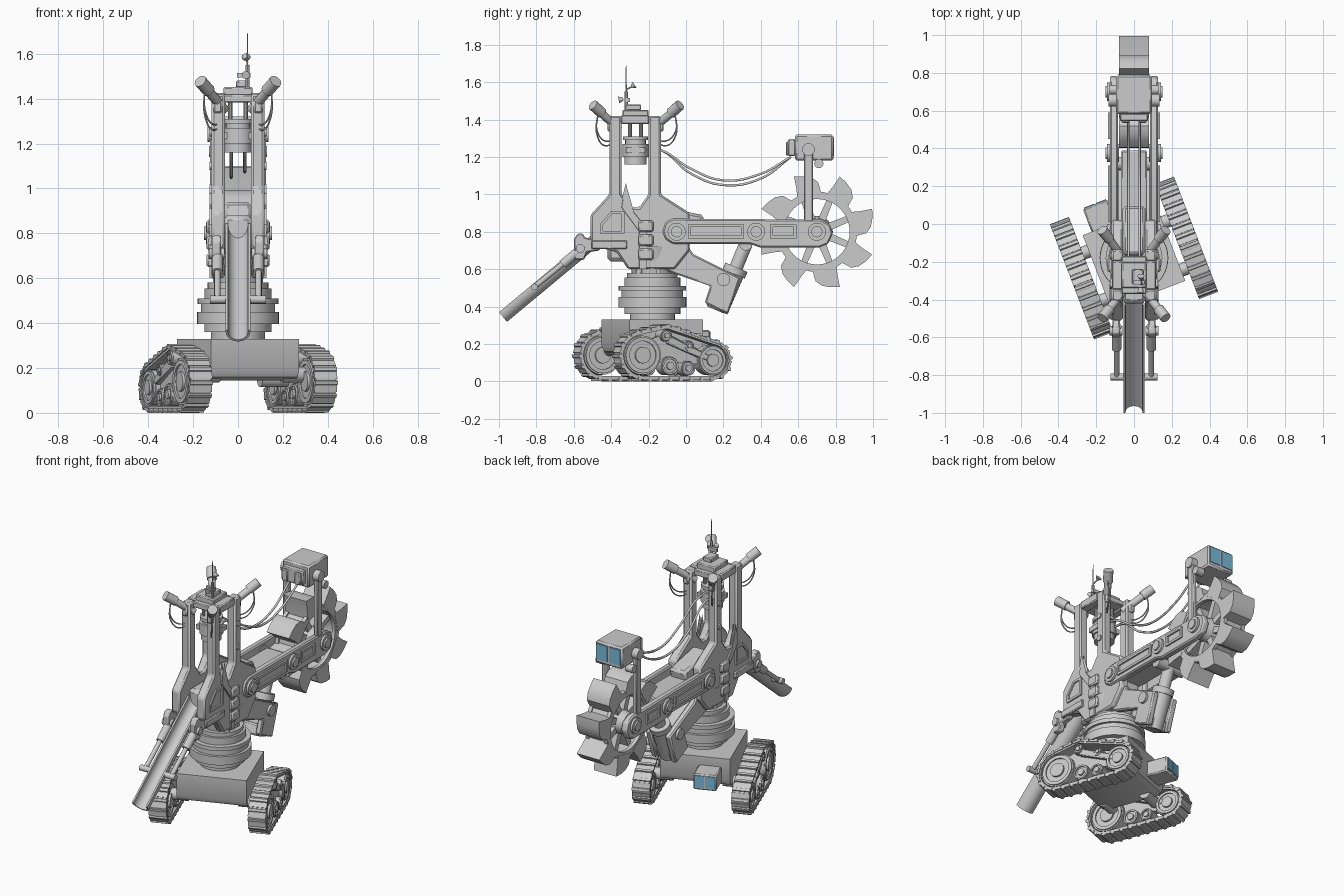
import bpy, bmesh
from math import sin, cos, pi, radians, hypot
from mathutils import Matrix, Vector

if "Cube" in bpy.data.objects:
    bpy.data.objects.remove(bpy.data.objects["Cube"])

U = Matrix.Identity(4)          # frame the parts are placed in
BLUE = bpy.data.materials.new("window_blue")
BLUE.diffuse_color = (0.2, 0.5, 0.72, 1)
BLUE.use_nodes = True
BLUE.node_tree.nodes["Principled BSDF"].inputs["Base Color"].default_value = BLUE.diffuse_color

def finish(bm, name, bevel=0, mat=None):
    bmesh.ops.recalc_face_normals(bm, faces=bm.faces)
    me = bpy.data.meshes.new(name)
    bm.to_mesh(me); bm.free()
    ob = bpy.data.objects.new(name, me)
    bpy.context.collection.objects.link(ob)
    ob.matrix_world = U
    if bevel:
        m = ob.modifiers.new("bevel", 'BEVEL')
        m.width, m.segments, m.limit_method = bevel, 1, 'ANGLE'
    if mat: me.materials.append(mat)
    return ob

def box(name, c, s, rx=0, bevel=0, mat=None):
    bm = bmesh.new()
    M = Matrix.Translation(c) @ Matrix.Rotation(rx, 4, 'X') @ Matrix.Diagonal((*s, 1))
    bmesh.ops.create_cube(bm, size=1, matrix=M)
    return finish(bm, name, bevel, mat)

def cyl(name, a, b, r, r2=None, n=24, bevel=0):
    a, b = Vector(a), Vector(b)
    bm = bmesh.new()
    M = Matrix.Translation((a + b) / 2) @ (b - a).to_track_quat('Z', 'Y').to_matrix().to_4x4()
    bmesh.ops.create_cone(bm, cap_ends=True, segments=n, radius1=r,
                          radius2=r if r2 is None else r2, depth=(b - a).length, matrix=M)
    return finish(bm, name, bevel)

def prism(name, pts, x0, x1, bevel=0):
    bm = bmesh.new()
    f = bm.faces.new([bm.verts.new((x0, y, z)) for y, z in pts])
    g = bmesh.ops.extrude_face_region(bm, geom=[f])['geom']
    bmesh.ops.translate(bm, verts=[v for v in g if isinstance(v, bmesh.types.BMVert)], vec=(x1 - x0, 0, 0))
    return finish(bm, name, bevel)

def loop_band(name, outer, inner, x0, x1):
    bm = bmesh.new()
    rings = [[bm.verts.new((x, y, z)) for y, z in p]
             for x, p in ((x0, outer), (x1, outer), (x1, inner), (x0, inner))]
    n = len(outer)
    for k in range(4):
        A, B = rings[k], rings[(k + 1) % 4]
        for i in range(n):
            j = (i + 1) % n
            bm.faces.new((A[i], A[j], B[j], B[i]))
    return finish(bm, name)

def circle(c, r, n=40):
    return [(c[0] + r * cos(2 * pi * i / n), c[1] + r * sin(2 * pi * i / n)) for i in range(n)]

def ring(name, c, r0, r1, x0, x1):
    return loop_band(name, circle(c, r1), circle(c, r0), x0, x1)

def tube(name, pts, r):
    cu = bpy.data.curves.new(name, 'CURVE')
    cu.dimensions, cu.bevel_depth, cu.bevel_resolution, cu.resolution_u = '3D', r, 1, 8
    sp = cu.splines.new('BEZIER')
    sp.bezier_points.add(len(pts) - 1)
    for b, p in zip(sp.bezier_points, pts):
        b.co = p; b.handle_left_type = b.handle_right_type = 'AUTO'
    bpy.context.collection.objects.link(bpy.data.objects.new(name, cu))

# ---- crawler undercarriage, turned relative to the upper body
U = Matrix.Translation((0, -.18, 0)) @ Matrix.Rotation(radians(21), 4, 'Z')
prism("chassis", [(-.21, .33), (-.21, .19), (-.195, .16), (-.16, .145), (.16, .145), (.195, .16), (.21, .19), (.21, .33)], -.21, .21)
box("chassis_cab", (-.09, .27, .225), (.14, .14, .10), bevel=.008)
for dx in (-.033, .033):
    box("chassis_cab_window", (-.09 + dx, .341, .23), (.058, .006, .075), mat=BLUE)
hull = [(-.187, .14, .14), (-.05, .245, .066), (.214, .113, .113)]
def support(t, off):
    y, z, r = max(hull, key=lambda h: h[0] * cos(t) + h[1] * sin(t) + h[2])
    return (y + (r - off) * cos(t), z + (r - off) * sin(t))
angs = [2 * pi * i / 120 for i in range(120)]
path = [support(t, .012) for t in angs]
seg = [(path[i], path[(i + 1) % 120]) for i in range(120)]
total = sum(hypot(b[0] - a[0], b[1] - a[1]) for a, b in seg)
N = 26
def along(d):
    d %= total
    for a, b in seg:
        l = hypot(b[0] - a[0], b[1] - a[1])
        if d <= l and l > 0:
            return Vector((a[0] + (b[0] - a[0]) * d / l, a[1] + (b[1] - a[1]) * d / l))
        d -= l
    return Vector(seg[0][0])
for s in (1, -1):
    X = .298 * s
    loop_band("track_belt", [support(t, .01) for t in angs], [support(t, .03) for t in angs], X - .048, X + .048)
    for i in range(N):
        a, b = along(total * (i + .06) / N), along(total * (i + .94) / N)
        d = (b - a).normalized(); n = Vector((d.y, -d.x))
        q = [a - n * .008, a + n * .012, a + n * .012 + d * .016, a + n * .004 + d * .02, b + n * .006, b - n * .008]
        prism("track_pad", [tuple(p) for p in q], X - .054, X + .054)
    for y, z, r in ((-.187, .14, .105), (.214, .113, .08), (-.03, .083, .05), (.075, .07, .04),
                    (-.05, .245, .033), (.08, .19, .028)):
        cyl("track_wheel", (X - .042, y, z), (X + .042, y, z), r)
        ring("wheel_rim", (y, z), r * .72, r * .92, X - .05, X + .05)
        cyl("wheel_hub", (X - .054, y, z), (X + .054, y, z), r * .42, n=16)
    prism("track_frame", [(-.2, .11), (.2, .09), (.22, .13), (-.04, .26), (-.19, .2)], X - .02, X + .02)
    prism("track_strut", [(-.02, .24), (.2, .14), (.19, .105), (-.05, .205)], X - .045, X + .045, .006)
    for y, z in ((-.15, .17), (.12, .15)):
        cyl("axle", (.15 * s, y, z), (X, y, z), .035, n=16)
U = Matrix.Identity(4)

# ---- slewing turntable
for z0, z1, r, r2 in ((.32, .365, .12, .12), (.36, .40, .15, .15), (.395, .45, .182, .182), (.45, .485, .165, .165),
                      (.485, .51, .18, .18), (.51, .555, .15, .15), (.55, .58, .135, .135), (.58, .72, .11, .13)):
    cyl("turntable_ring", (0, -.18, z0), (0, -.18, z1), r, r2, n=40)

# ---- tower
side = [(-.41, 1.42), (-.41, 1.0), (-.51, .89), (-.51, .73), (-.37, .69), (-.31, .6), (-.06, .6), (.02, .70), (.02, .9),
        (-.135, 1.0), (-.135, 1.42), (-.2, 1.42), (-.2, 1.0), (-.25, .93), (-.295, .93), (-.345, 1.0), (-.345, 1.42)]
box("tower_core", (0, -.22, .76), (.13, .4, .24), bevel=.02)
for s in (1, -1):
    prism("tower_side", side, .058 * s, .118 * s, .01)
    box("tower_top_beam", (.088 * s, -.272, 1.4), (.056, .15, .05), bevel=.006)
    prism("side_rib", [(-.33, 1.02), (-.34, .98), (-.21, .82), (-.21, .6), (-.25, .6), (-.25, .8), (-.345, .93)], .11 * s, .128 * s, .004)
    loop_band("side_panel_frame", [(-.46, .79), (-.46, .84), (-.40, .91), (-.33, .91), (-.33, .79)],
              [(-.445, .805), (-.445, .835), (-.395, .895), (-.345, .895), (-.345, .805)], .11 * s, .127 * s)
    box("side_sill", (.118 * s, -.41, .73), (.025, .19, .045), bevel=.005)
    for z in (.68, .755, .83):
        box("side_locker", (.122 * s, -.215, z), (.035, .08, .062), bevel=.008)
    for y in (-.25, -.2, -.15):
        cyl("base_piston", (.095 * s, y, .54), (.095 * s, y, .64), .016, n=12)
    for z in (1.1, 1.25):
        cyl("post_bolt", (.1 * s, -.17, z), (.126 * s, -.17, z), .018, n=12)
    # floodlight arms with hanging cables
    for y0, y1 in ((-.36, -.47), (-.18, -.06)):
        k = 1 if y1 > y0 else -1
        cyl("lamp_arm", (.06 * s, y0, 1.35), (.145 * s, y1, 1.45), .022, n=12)
        cyl("lamp_head", (.13 * s, y1 - .02 * k, 1.435), (.168 * s, y1 + .028 * k, 1.478), .029, n=16)
        box("lamp_bracket", (.09 * s, y0 + .03 * k, 1.365), (.04, .06, .06), bevel=.008)
        for j in (0, .025):
            tube("lamp_cable", [(.15 * s, y1, 1.44), (.145 * s, y1 + .005 * k, 1.34 - j), (.11 * s, y0 + .07 * k, 1.285 - j), (.07 * s, y0, 1.31)], .004)
# mast head and hanging winch
box("head_platform", (0, -.27, 1.40), (.13, .2, .035), bevel=.005)
box("head_box", (0, -.27, 1.432), (.13, .14, .04), bevel=.006)
box("head_cap", (.02, -.28, 1.465), (.06, .08, .03), bevel=.005)
box("mast_block", (.025, -.31, 1.505), (.06, .02, .02))
cyl("mast", (.042, -.32, 1.44), (.042, -.32, 1.69), .005, .002, n=8)
cyl("mast_base", (.042, -.32, 1.44), (.042, -.32, 1.55), .009, n=8)
cyl("small_dish", (.035, -.36, 1.505), (.035, -.335, 1.51), .018, .008, n=12)
cyl("upper_dish", (.036, -.275, 1.585), (.036, -.29, 1.575), .02, .008, n=12)
cyl("dish_stem", (.042, -.32, 1.56), (.036, -.285, 1.578), .004, n=8)
for z0, z1, r in ((1.16, 1.2, .06), (1.2, 1.27, .07), (1.27, 1.29, .055), (1.29, 1.31, .068)):
    cyl("hanging_winch", (0, -.27, z0), (0, -.27, z1), r)
for x in (-.035, .035):
    for y in (-.3, -.24):
        cyl("winch_hanger", (x, y, 1.3), (x, y, 1.4), .01, n=10)
box("winch_crossbar", (0, -.27, 1.235), (.15, .1, .03))
for x, dz in ((-.03, 0), (.03, .025)):
    tube("power_cable", [(x, -.22, 1.25), (x, -.13, 1.235), (x, .02, 1.115 + dz), (x, .2, 1.05 + dz), (x, .4, 1.085 + dz), (x, .56, 1.2)], .007)

# ---- boom with conveyor
boom = [(-.11, .76), (-.125, .80), (-.11, .85), (-.07, .87), (.72, .865), (.77, .84), (.785, .79), (.76, .735), (.71, .715), (.4, .715), (.34, .735), (-.07, .735)]
for s in (1, -1):
    prism("boom_arm", boom, .085 * s, .128 * s, .008)
    for y0, y1 in ((.01, .31), (.45, .59)):
        o = [(y0, .765), (y0, .84), (y1, .84), (y1, .765)]
        i = [(y0 + .015, .78), (y0 + .015, .825), (y1 - .015, .825), (y1 - .015, .78)]
        loop_band("boom_slot_frame", o, i, .12 * s, .138 * s)
    for y in (-.05, .375, .70):
        cyl("boom_bolt", (.08 * s, y, .80), (.142 * s, y, .80), .048)
        cyl("boom_bolt_cap", (.08 * s, y, .80), (.152 * s, y, .80), .03, n=16)
    # cab struts
    box("cab_strut", (.11 * s, .655, 1.03), (.03, .05, .46), bevel=.006)
    cyl("strut_joint", (.085 * s, .655, 1.24), (.135 * s, .655, 1.24), .034, n=16)
    cyl("cab_pin", (.08 * s, .71, 1.165), (.13 * s, .71, 1.165), .025, n=16)
    # lower fork
    prism("fork_plate", [(-.11, .74), (0, .74), (.04, .68), (.29, .555), (.225, .36), (.10, .42), (.13, .51), (-.06, .575), (-.12, .60)], .05 * s, .09 * s, .008)
    cyl("fork_bolt", (.05 * s, .2, .545), (.105 * s, .2, .545), .035, n=16)
box("conveyor", (0, .1, .805), (.14, .58, .06), bevel=.008)
box("conveyor_hood", (0, -.04, .87), (.12, .26, .09), rx=-.2, bevel=.015)
box("fork_web", (0, .05, .62), (.11, .3, .05), rx=-.45)
cyl("boom_piston_housing", (0, .17, .38), (0, .265, .60), .056)
cyl("boom_piston_collar", (0, .255, .575), (0, .27, .61), .064)
cyl("boom_piston_rod", (0, .26, .59), (0, .32, .735), .036)
cyl("boom_piston_pin", (-.1, .32, .735), (.1, .32, .735), .035)
box("fork_foot", (0, .17, .415), (.13, .11, .07), rx=-.4, bevel=.01)

# ---- digging wheel
C = (.70, .80)
def pol(r, deg):
    return (C[0] + r * cos(radians(deg)), C[1] + r * sin(radians(deg)))
ring("wheel_drum", C, .185, .205, -.068, .068)
for s in (1, -1):
    ring("wheel_side_rim", C, .175, .215, .055 * s, .078 * s)
    cyl("wheel_cone", (0, *C), (.082 * s, *C), .085, .06)
for k in range(8):
    a = 22.5 + 45 * k
    prism("digging_bucket", [pol(.2, a + 9), pol(.255, a + 3), pol(.32, a), pol(.305, a - 9), pol(.29, a - 17), pol(.265, a - 24), pol(.2, a - 30)], -.08, .08)
    prism("wheel_spoke", [pol(.05, a + 25), pol(.05, a - 25), pol(.19, a - 5), pol(.19, a + 5)], -.04, .04)
cyl("wheel_axle", (-.1, *C), (.1, *C), .04)

# ---- operator cab over the wheel
box("operator_cab", (0, .685, 1.25), (.19, .205, .14), bevel=.01)
box("cab_back_unit", (0, .565, 1.25), (.15, .04, .09), bevel=.006)
for x in (-.045, .045):
    box("cab_back_box", (x, .55, 1.245), (.04, .03, .075), bevel=.005)
    box("cab_window", (x, .789, 1.255), (.078, .006, .1), mat=BLUE)

# ---- rear discharge chute
d, n = Vector((0, .77, .64)).normalized(), Vector((0, -.64, .77)).normalized()
def u_shape(r):
    return [Vector((r, 0, 0))] + [Vector((r * cos(t), 0, 0)) - n * (.012 + r * sin(t))
            for t in [pi * i / 14 for i in range(15)]] + [Vector((-r, 0, 0))]
prof = u_shape(.055) + u_shape(.044)[::-1]
bm = bmesh.new()
f = bm.faces.new([bm.verts.new(Vector((0, -1, .37)) + p) for p in prof])
g = bmesh.ops.extrude_face_region(bm, geom=[f])['geom']
bmesh.ops.translate(bm, verts=[v for v in g if isinstance(v, bmesh.types.BMVert)], vec=d * .74)
finish(bm, "chute")
cyl("chute_crossbar", (-.125, -.81, .505), (-.05, -.81, .505), .018, n=12)
cyl("chute_crossbar", (.05, -.81, .505), (.125, -.81, .505), .018, n=12)
for s in (1, -1):
    cyl("chute_piston", (.092 * s, -.66, .625), (.092 * s, -.54, .725), .025, n=16)
    cyl("chute_rod", (.092 * s, -.81, .505), (.092 * s, -.6, .675), .014, n=12)
    prism("chute_bracket", [(-.595, .65), (-.545, .65), (-.53, .69), (-.46, .7), (-.46, .75), (-.54, .77), (-.55, .79), (-.58, .79), (-.6, .76)], .075 * s, .115 * s, .006)
    cyl("chute_hinge", (.06 * s, -.565, .71), (.13 * s, -.565, .71), .024, n=16)

# ---- shading
bpy.ops.object.select_all(action='DESELECT')
for o in bpy.context.scene.objects:
    if o.type == 'MESH':
        o.select_set(True)
        bpy.context.view_layer.objects.active = o
bpy.ops.object.shade_smooth_by_angle(angle=radians(32))
